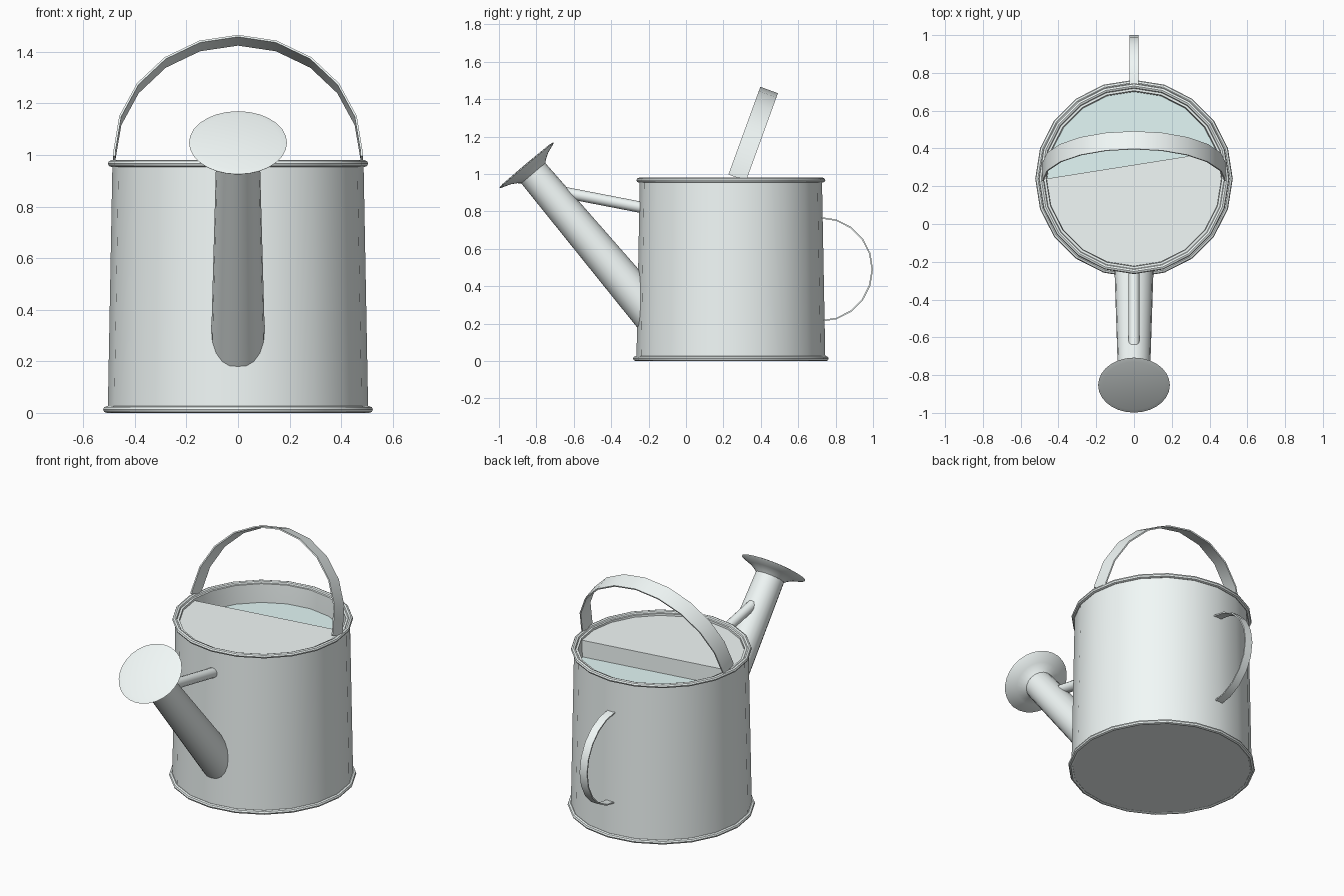
import bpy, bmesh
from math import sin, cos, pi, radians
from mathutils import Vector, Matrix

if "Cube" in bpy.data.objects:
    bpy.data.objects.remove(bpy.data.objects["Cube"])

CY = 0.24  # centre of the can along y


def material(name, rgb):
    mat = bpy.data.materials.new(name)
    mat.diffuse_color = (*rgb, 1)
    mat.use_nodes = True
    mat.node_tree.nodes["Principled BSDF"].inputs["Base Color"].default_value = mat.diffuse_color
    return mat


METAL = material("pale_metal", (0.89, 0.95, 0.94))
WATER = material("water_blue", (0.77, 0.94, 0.93))


def finish(name, bm, smooth=True, mat=METAL):
    bmesh.ops.remove_doubles(bm, verts=bm.verts, dist=1e-5)
    bmesh.ops.recalc_face_normals(bm, faces=bm.faces)
    me = bpy.data.meshes.new(name)
    bm.to_mesh(me)
    bm.free()
    me.materials.append(mat)
    ob = bpy.data.objects.new(name, me)
    bpy.context.collection.objects.link(ob)
    bpy.ops.object.select_all(action='DESELECT')
    ob.select_set(True)
    bpy.context.view_layer.objects.active = ob
    if smooth:
        bpy.ops.object.shade_smooth_by_angle(angle=radians(35))
    return ob


def lathe(name, profile, segs=20, matrix=None, closed=False, mat=METAL):
    """Revolve (radius, height) points about z; r = 0 ends become caps."""
    bm = bmesh.new()
    vs = [bm.verts.new((r, 0, z)) for r, z in profile]
    pairs = list(zip(vs, vs[1:])) + ([(vs[-1], vs[0])] if closed else [])
    es = [bm.edges.new(p) for p in pairs]
    bmesh.ops.spin(bm, geom=vs + es, cent=(0, 0, 0), axis=(0, 0, 1),
                   angle=2 * pi, steps=segs, use_merge=True)
    bm.transform(matrix or Matrix.Translation((0, CY, 0)))
    return finish(name, bm, mat=mat)


def along(a, b):
    """Matrix placing local z on the line a -> b."""
    d = Vector(b) - Vector(a)
    return Matrix.Translation(a) @ d.to_track_quat('Z', 'Y').to_matrix().to_4x4(), d.length


def strap(name, path, width, thick, matrix):
    """Flat band following (u, v, nu, nv) points, width along local y."""
    bm = bmesh.new()
    rings = []
    for u, v, nu, nv in path:
        rings.append([bm.verts.new((u - nu * t, w, v - nv * t)) for w, t in
                      ((-width / 2, 0), (width / 2, 0), (width / 2, thick), (-width / 2, thick))])
    for a, b in zip(rings, rings[1:]):
        for i in range(4):
            j = (i + 1) % 4
            bm.faces.new((a[i], a[j], b[j], b[i]))
    bm.faces.new(rings[0])
    bm.faces.new(rings[-1])
    bm.transform(matrix)
    return finish(name, bm)


def half_arc(r, tail):
    arc = [(r * cos(i * pi / 10), r * sin(i * pi / 10), cos(i * pi / 10), sin(i * pi / 10))
           for i in range(11)]
    return [(r, -tail, 1, 0)] + arc + [(-r, -tail, -1, 0)]


# Can: tapered wall with thickness, open at the top
lathe("can_body", [(0, 0.005), (0.505, 0.005), (0.487, 0.968), (0.465, 0.968),
                   (0.46, 0.85), (0.46, 0.03), (0, 0.03)])

# Rolled rims
for name, R, z in (("bottom_rim", 0.509, 0.013), ("top_rim", 0.491, 0.967)):
    lathe(name, [(R + 0.014 * cos(i * pi / 4), z + 0.013 * sin(i * pi / 4)) for i in range(8)],
          closed=True)

# Water surface
lathe("water", [(0, 0.855), (0.462, 0.855)], mat=WATER)

# Half cover over the front of the opening
bm = bmesh.new()
cover = bm.faces.new([bm.verts.new((0.463 * cos(k * pi / 10), CY + 0.463 * sin(k * pi / 10), 0.957))
                      for k in range(10, 22)])
ext = bmesh.ops.extrude_face_region(bm, geom=[cover], use_keep_orig=True)
bmesh.ops.translate(bm, vec=(0, 0, -0.105),
                    verts=[v for v in ext["geom"] if isinstance(v, bmesh.types.BMVert)])
finish("half_cover", bm, smooth=False)

# Spout and flared rose on one axis
m, L = along((0, -0.16, 0.223), (0, -0.855, 1.05))
lathe("spout", [(0, 0), (0.106, 0), (0.084, L - 0.045), (0, L - 0.045)], 20, m)
lathe("rose", [(0, L - 0.06), (0.084, L - 0.06), (0.1, L - 0.046), (0.13, L - 0.028),
               (0.186, L - 0.008), (0.19, L - 0.003), (0.165, L + 0.002), (0, L + 0.004)], 28, m)

# Brace between can and spout
m, L = along((0, -0.20, 0.814), (0, -0.66, 0.903))
lathe("spout_brace", [(0, 0), (0.03, 0), (0.03, L), (0, L)], 12, m)

# Tilted carrying handle
strap("top_handle", half_arc(0.484, 0.015), 0.1, 0.008,
      Matrix.Translation((0, 0.279, 0.994)) @ Matrix.Rotation(radians(-20), 4, 'X'))

# Rear handle: local u -> z, local v -> y
strap("back_handle", half_arc(0.28, 0.01), 0.05, 0.008,
      Matrix(((0, 1, 0, 0), (0, 0, 1, 0.72), (1, 0, 0, 0.49), (0, 0, 0, 1))))
